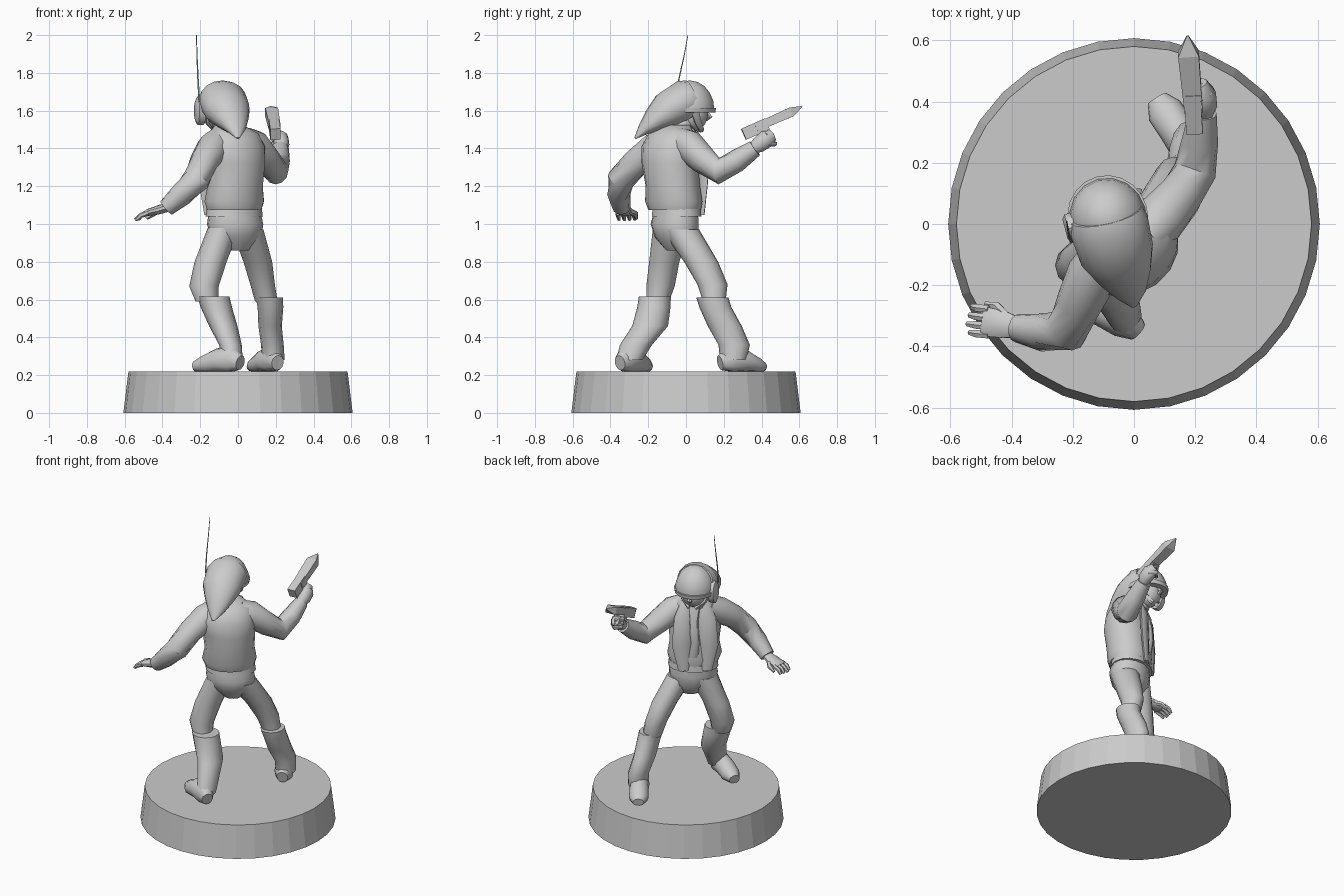
import bpy, bmesh, math
from mathutils import Vector, Matrix

grey = bpy.data.materials.new("plain grey")
grey.diffuse_color = (0.6, 0.6, 0.6, 1)


def finish(name, bm, smooth=True):
    bmesh.ops.recalc_face_normals(bm, faces=bm.faces)
    me = bpy.data.meshes.new(name)
    bm.to_mesh(me)
    bm.free()
    me.materials.append(grey)
    ob = bpy.data.objects.new(name, me)
    bpy.context.collection.objects.link(ob)
    if smooth:
        bpy.ops.object.select_all(action='DESELECT')
        ob.select_set(True)
        bpy.context.view_layer.objects.active = ob
        bpy.ops.object.shade_smooth_by_angle(angle=math.radians(40))
    return ob


def tube(name, pts, yaw=None, n=12, floor=None, side=(1, 0, 0), smooth=True, turn=0.0):
    """Skin rings (x, y, z, r1[, r2]); horizontal when yaw is given, else across the path."""
    bm = bmesh.new()
    rings = []
    for i, p in enumerate(pts):
        c, r1, r2 = Vector(p[:3]), p[3], p[-1]
        if yaw is not None:
            u = Vector((math.cos(yaw), math.sin(yaw), 0))
            v = Vector((-math.sin(yaw), math.cos(yaw), 0))
        else:
            a, b = pts[max(i - 1, 0)], pts[min(i + 1, len(pts) - 1)]
            t = (Vector(b[:3]) - Vector(a[:3])).normalized()
            u = Vector(side)
            u = (u - t * u.dot(t)).normalized()
            v = t.cross(u)
        ring = []
        for k in range(n):
            a = 2 * math.pi * k / n + turn
            q = c + u * r1 * math.cos(a) + v * r2 * math.sin(a)
            if floor is not None:
                q.z = max(q.z, floor)
            ring.append(bm.verts.new(q))
        rings.append(ring)
    for a, b in zip(rings, rings[1:]):
        for k in range(n):
            bm.faces.new((a[k], a[(k + 1) % n], b[(k + 1) % n], b[k]))
    bm.faces.new(rings[0])
    bm.faces.new(rings[-1])
    return finish(name, bm, smooth)


def ball(name, c, r, yaw=0.0, cut=None):
    bm = bmesh.new()
    bmesh.ops.create_uvsphere(bm, u_segments=16, v_segments=10, radius=1)
    bm.transform(Matrix.Translation(c) @ Matrix.Rotation(yaw, 4, 'Z') @ Matrix.Diagonal((*r, 1)))
    if cut is not None:
        res = bmesh.ops.bisect_plane(bm, geom=bm.verts[:] + bm.edges[:] + bm.faces[:],
                                     plane_co=(0, 0, cut), plane_no=(0, 0, 1), clear_inner=True)
        bmesh.ops.edgeloop_fill(bm, edges=[e for e in res['geom_cut'] if isinstance(e, bmesh.types.BMEdge)])
    return finish(name, bm)


def local(c, yaw):
    """Point maker for a body frame: side, forward, height."""
    m = Matrix.Rotation(yaw, 3, 'Z')
    return lambda s, f, z: tuple(m @ Vector((s, f, 0)) + Vector((c[0], c[1], z)))


# Round stand
tube("stand", [(0, 0, 0, .607), (0, 0, .22, .58)], yaw=0, n=32, smooth=False)

# Torso, pelvis and belt
TW = math.radians(37)
tube("jacket", [(-.02, -.06, 1.075, .155, .13), (-.02, -.065, 1.12, .17, .14),
                (-.015, -.07, 1.2, .155, .138), (-.01, -.085, 1.32, .165, .14),
                (-.015, -.088, 1.41, .175, .13), (-.02, -.075, 1.48, .145, .105),
                (-.05, -.05, 1.525, .075, .07)], yaw=TW, n=16)
tube("pelvis", [(-.02, -.05, 1.1, .135, .105), (-.015, -.06, 1.0, .155, .122),
                (-.01, -.05, .93, .14, .11), (-.005, -.045, .86, .06, .06)], yaw=math.radians(25), n=14)
tube("belt", [(-.02, -.05, 1.04, .158, .126), (-.02, -.05, 1.08, .152, .122)],
     yaw=math.radians(28), n=16)
body = local((-.015, -.07), TW)
for s, word in ((-1, "left"), (1, "right")):
    tube(word + "_jacket_flap", [(*body(s * .05, .075, 1.5), .035, .02), (*body(s * .07, .115, 1.4), .06, .022),
                                 (*body(s * .085, .125, 1.22), .06, .02), (*body(s * .07, .13, 1.05), .035, .014)],
         n=8, side=body(1, 0, 0))
tube("scarf", [(*body(0, .07, 1.51), .05, .03), (*body(.01, .125, 1.38), .03, .025),
               (*body(0, .14, 1.24), .026, .018), (*body(.01, .135, 1.14), .03, .01)], n=8, side=body(1, 0, 0))

# Legs and boots
tube("left_leg", [(-.075, -.075, .98, .085, .1), (-.145, -.115, .8, .085, .08),
                  (-.18, -.135, .67, .078, .075), (-.165, -.15, .59, .06, .06)], yaw=0)
tube("left_boot", [(-.13, -.165, .615, .085, .085), (-.115, -.17, .56, .083, .088), (-.078, -.19, .46, .075, .095),
                   (-.04, -.265, .36, .06, .085), (-.03, -.3, .28, .055, .07)], yaw=0)
tube("left_foot", [(.012, -.35, .265, .035, .04), (-.03, -.315, .28, .06, .08), (-.11, -.27, .275, .06, .065),
                   (-.175, -.235, .255, .06, .05), (-.225, -.205, .245, .035, .03)],
     floor=.22, side=(.5, .85, 0))
tube("right_leg", [(.05, -.03, .97, .085, .1), (.105, .08, .8, .076, .09),
                   (.13, .14, .68, .065, .08), (.15, .15, .59, .06, .06)], yaw=0)
tube("right_boot", [(.165, .14, .61, .072, .085), (.172, .155, .56, .068, .085), (.17, .205, .46, .062, .09),
                    (.182, .255, .36, .06, .083), (.187, .25, .28, .06, .07)], yaw=0)
tube("right_foot", [(.21, .18, .265, .035, .04), (.185, .235, .28, .06, .08), (.14, .31, .275, .06, .06),
                    (.1, .37, .25, .06, .045), (.075, .41, .242, .035, .025)],
     floor=.22, side=(.85, .5, 0))

# Arms with cuffs
tube("left_arm", [(-.09, -.09, 1.445, .075), (-.135, -.165, 1.4, .085), (-.18, -.26, 1.33, .075),
                  (-.22, -.345, 1.235, .074), (-.3, -.355, 1.155, .062), (-.38, -.34, 1.085, .047)], side=(0, 0, 1))
tube("right_arm", [(.03, -.04, 1.44, .075), (.085, .015, 1.415, .085), (.15, .09, 1.34, .075),
                   (.2, .175, 1.28, .07), (.215, .27, 1.335, .06), (.225, .365, 1.4, .045)], side=(1, 0, 0))

# Open left hand
tube("left_palm", [(-.37, -.34, 1.09, .025, .032), (-.42, -.33, 1.075, .024, .045),
                   (-.48, -.32, 1.06, .018, .05), (-.495, -.318, 1.055, .012, .045)], n=10, side=(0, 0, 1))
for i in range(4):
    y = -.362 + i * .028
    tube("left_finger_%d" % (i + 1), [(-.475, y, 1.06, .014), (-.515, y + .004, 1.045, .014),
                                      (-.545 + .008 * abs(i - 1), y + .008, 1.022, .009)], n=6, side=(0, 0, 1))
tube("left_thumb", [(-.42, -.3, 1.07, .016), (-.45, -.268, 1.055, .016), (-.485, -.262, 1.03, .009)],
     n=6, side=(0, 0, 1))

# Right fist
tube("right_fist", [(.225, .35, 1.395, .03), (.23, .385, 1.42, .042, .045), (.226, .425, 1.45, .042, .05),
                    (.215, .46, 1.47, .025, .03)], n=10)
for i in range(3):
    z = 1.425 + i * .023
    tube("right_finger_%d" % (i + 1), [(.25, .435 - i * .008, z, .013), (.215, .47 - i * .008, z, .014),
                                       (.18, .43 - i * .008, z, .011)], n=6, side=(0, 0, 1))

# Pistol, square in section
Q = math.pi / 4
tube("pistol_grip", [(.21, .42, 1.42, .028), (.197, .385, 1.51, .028)], n=4, turn=Q, smooth=False)
tube("pistol_body", [(.198, .305, 1.475, .038, .045), (.19, .43, 1.53, .038, .045)], n=4, turn=Q, smooth=False)
tube("pistol_barrel", [(.195, .37, 1.51, .042, .03), (.178, .555, 1.592, .048, .036),
                       (.175, .615, 1.622, .004)], n=4, turn=Q, smooth=False)

# Head and helmet
HW = math.radians(15)
head = local((-.085, .02), HW)
tube("neck", [(-.05, -.05, 1.46, .07), (-.08, 0, 1.57, .06)])
ball("face", head(0, .012, 1.58), (.08, .085, .09), HW)
tube("nose", [(*head(0, .085, 1.6), .01), (*head(0, .11, 1.565), .016), (*head(0, .09, 1.555), .012)], n=6)
ball("helmet", head(0, 0, 1.605), (.127, .132, .155), HW, cut=1.595)
tube("helmet_brim", [(*head(0, .002, 1.59), .128, .134), (*head(0, .002, 1.615), .132, .138)], yaw=HW, n=20)
tube("helmet_neck_cover", [(-.09, .03, 1.665, .118, .1), (-.083, .0, 1.655, .13, .112),
                           (-.055, -.1, 1.6, .122, .1), (-.03, -.165, 1.55, .09, .068),
                           (-.01, -.225, 1.5, .052, .032), (0, -.268, 1.455, .01, .006)],
     n=16, side=(1, .27, 0))
for s, word in ((-1, "left"), (1, "right")):
    tube(word + "_chin_strap", [(*head(s * .09, 0, 1.61), .012, .025), (*head(s * .075, .025, 1.54), .012, .02),
                                (*head(s * .02, .06, 1.495), .012, .015)], n=6, side=head(1, 0, 0))

# Ear piece and aerial
tube("ear_cup", [(*head(-.1, 0, 1.6), .075, .05), (*head(-.135, 0, 1.6), .075, .05),
                 (*head(-.145, 0, 1.6), .05, .035)], n=10, side=(0, 0, 1))
tube("aerial", [(-.205, -.06, 1.65, .005), (-.212, -.037, 1.77, .004), (-.217, -.01, 1.89, .003),
                (-.22, .01, 2.0, .002)], n=6)
